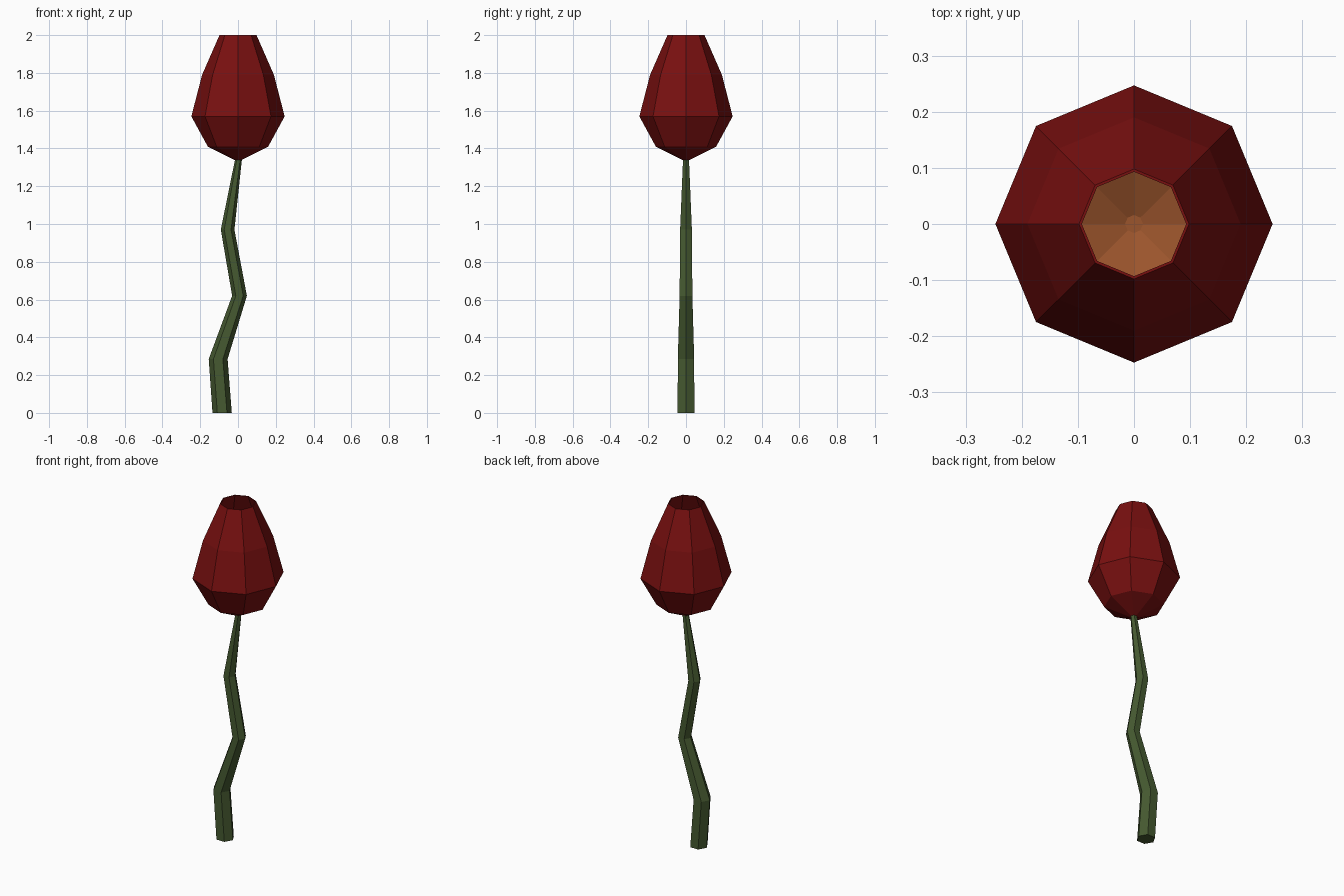
import bpy
import bmesh
from math import cos, sin, tau

cube = bpy.data.objects.get("Cube")
if cube:
    bpy.data.objects.remove(cube, do_unlink=True)


def material(name, colour):
    mat = bpy.data.materials.new(name)
    mat.use_nodes = True
    mat.diffuse_color = colour
    bsdf = mat.node_tree.nodes["Principled BSDF"]
    bsdf.inputs["Base Color"].default_value = colour
    bsdf.inputs["Roughness"].default_value = 0.8
    return mat


def loft(name, rings, sides, materials):
    """Skin flat-sided rings given as (centre x, z, radius), capping both ends."""
    bm = bmesh.new()
    loops = []
    for x, z, r in rings:
        loops.append([bm.verts.new((x + r * cos(tau * i / sides),
                                    r * sin(tau * i / sides), z))
                      for i in range(sides)])
    for low, high in zip(loops, loops[1:]):
        for i in range(sides):
            j = (i + 1) % sides
            bm.faces.new((low[i], low[j], high[j], high[i]))
    bm.faces.new(loops[0][::-1])
    bm.faces.new(loops[-1])
    bmesh.ops.recalc_face_normals(bm, faces=bm.faces)
    mesh = bpy.data.meshes.new(name)
    bm.to_mesh(mesh)
    bm.free()
    for mat in materials:
        mesh.materials.append(mat)
    obj = bpy.data.objects.new(name, mesh)
    bpy.context.collection.objects.link(obj)
    return obj


red = material("petal red", (0.19, 0.005, 0.005, 1))
green = material("stem green", (0.06, 0.1, 0.03, 1))
orange = material("flower centre orange", (0.33, 0.09, 0.025, 1))

# Crooked tapering stem
loft("stem", [(-0.084, 0, 0.051), (-0.105, 0.285, 0.05), (0.008, 0.62, 0.039),
              (-0.055, 0.97, 0.036), (0.003, 1.345, 0.018)], 6, [green])

# Hollow flower head: up the outside, over the rim, down the inside
outer = [(1.34, 0.02), (1.41, 0.16), (1.57, 0.247), (1.79, 0.19), (2.0, 0.098)]
wall = 0.005
inner = [(z, r - wall) for z, r in reversed(outer[1:])] + [(1.352, 0.016)]
head = loft("flower_head", [(0, z, r) for z, r in outer + inner], 8, [red, orange])

# Orange floor inside the head
for face in head.data.polygons:
    if face.center.z < 1.45 and face.normal.z > 0.3:
        face.material_index = 1
